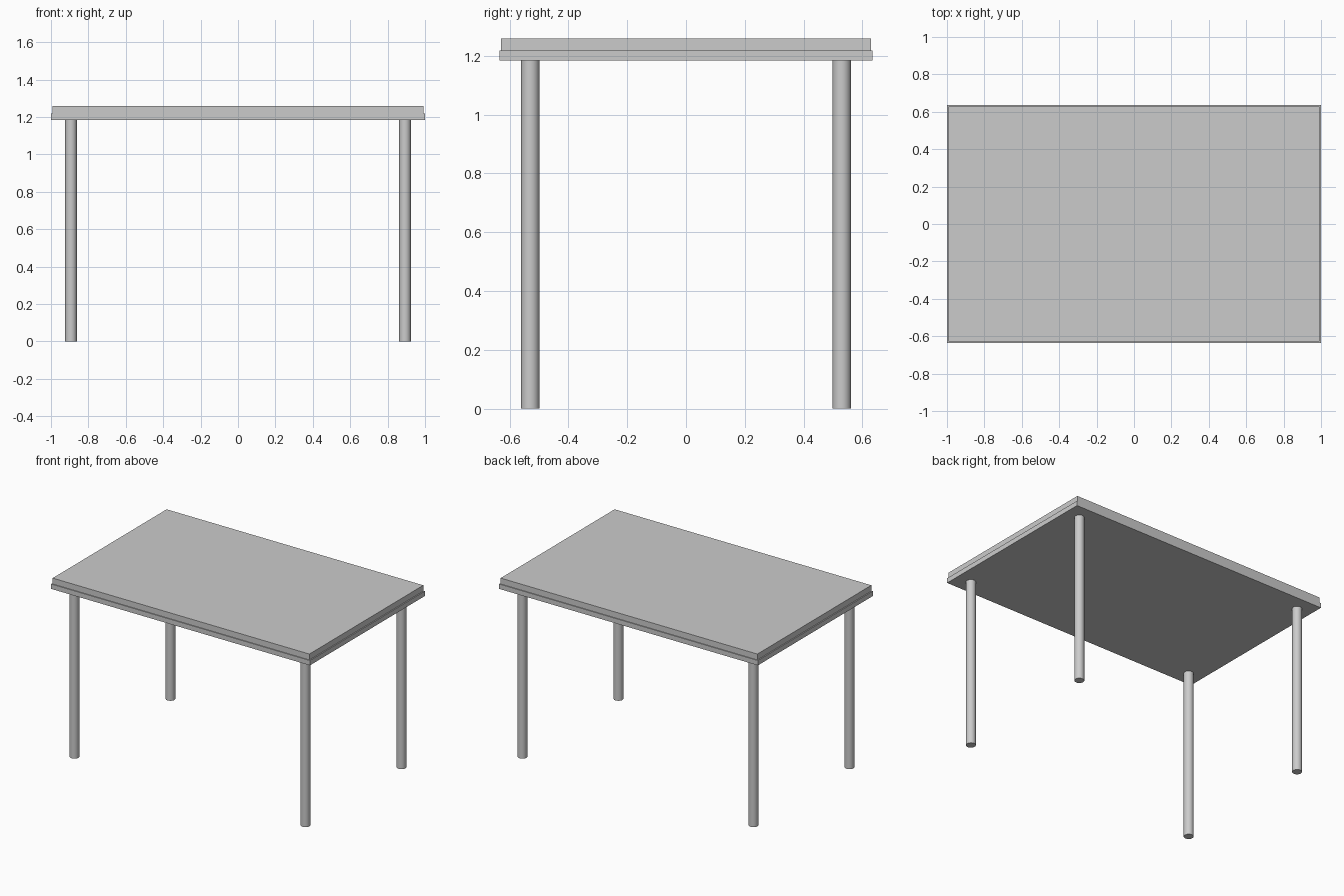
import bpy

if "Cube" in bpy.data.objects:
    bpy.data.objects.remove(bpy.data.objects["Cube"])


def slab(name, sx, sy, z0, z1):
    bpy.ops.mesh.primitive_cube_add(size=1, location=(0, 0, (z0 + z1) / 2))
    o = bpy.context.object
    o.name = name
    o.scale = (sx, sy, z1 - z0)
    bpy.ops.object.transform_apply(location=False, rotation=False, scale=True)
    return o


# Stepped table top: wider lower board, slightly inset upper board
LOWER_Z, STEP_Z, TOP_Z = 1.184, 1.218, 1.259
slab("lower_board", 2.0, 1.27, LOWER_Z, STEP_Z)
slab("upper_board", 1.984, 1.258, STEP_Z, TOP_Z)

# Four round legs
for side, x in (("left", -0.893), ("right", 0.893)):
    for end, y in (("front", -0.53), ("back", 0.53)):
        bpy.ops.mesh.primitive_cylinder_add(
            vertices=32, radius=0.031, depth=LOWER_Z, location=(x, y, LOWER_Z / 2))
        bpy.context.object.name = f"{end}_{side}_leg"
        bpy.ops.object.shade_smooth_by_angle()
